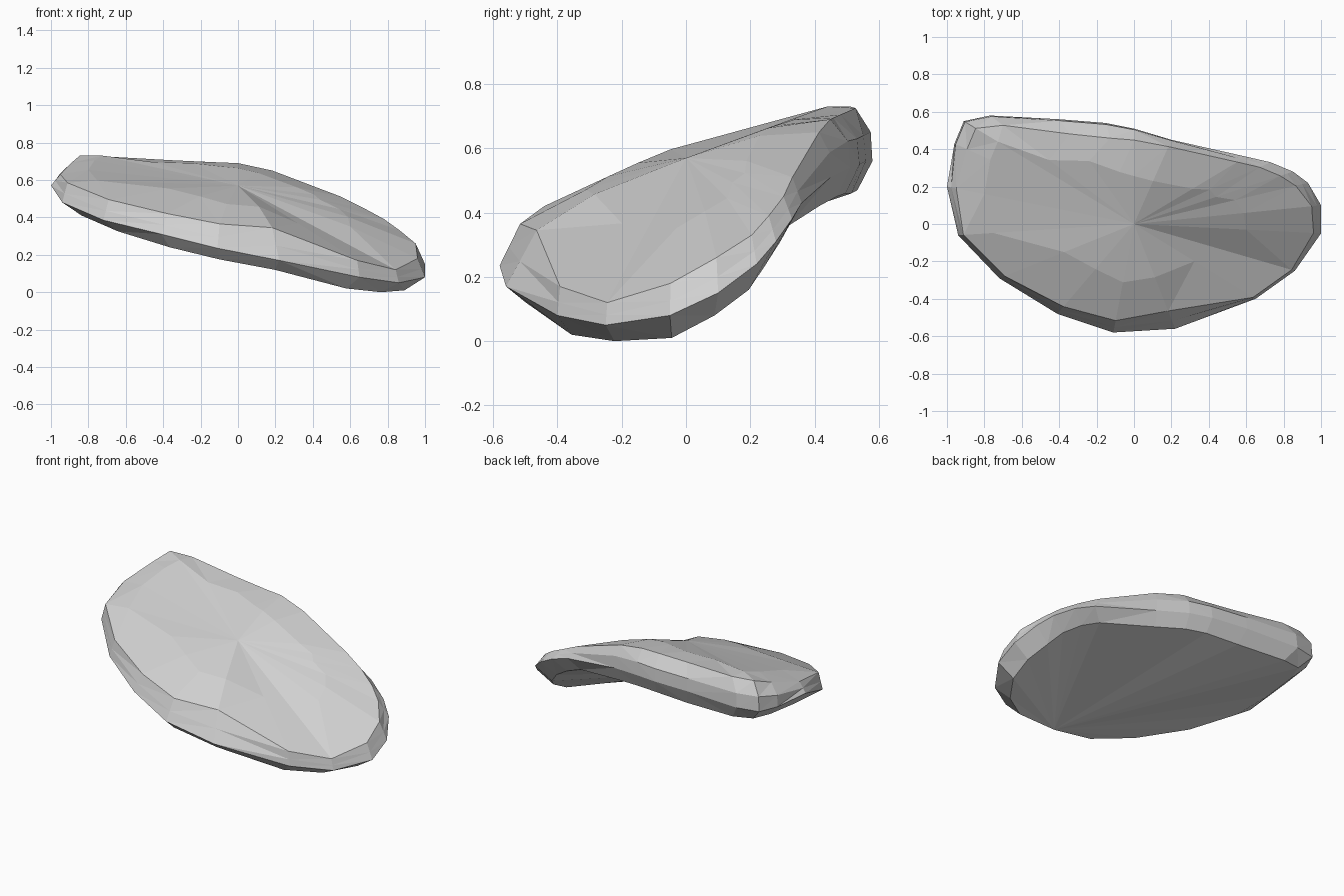
import bpy, bmesh, random

if "Cube" in bpy.data.objects:
    bpy.data.objects.remove(bpy.data.objects["Cube"])

random.seed(4)

# Stations round the slab: x, y, height of widest rim, of upper edge, of lower edge, upper edge inset
STATIONS = [
    (-1.00, 0.20, .57, .63, .46, .95), (-0.94, -0.06, .48, .585, .41, .97),
    (-0.72, -0.29, .385, .495, .325, .96), (-0.41, -0.48, .31, .42, .24, .92),
    (-0.11, -0.58, .235, .365, .175, .89), (0.22, -0.56, .17, .345, .12, .83),
    (0.65, -0.40, .08, .17, .02, .98), (0.86, -0.25, .05, .12, .00, .98),
    (1.00, -0.05, .08, .18, .01, .96), (1.00, 0.10, .15, .26, .08, .95),
    (0.93, 0.22, .24, .33, .16, .93), (0.85, 0.28, .31, .39, .24, .92),
    (0.73, 0.33, .38, .45, .31, .92), (0.60, 0.36, .43, .51, .36, .92),
    (0.20, 0.45, .51, .65, .42, .92), (0.00, 0.51, .54, .69, .45, .88),
    (-0.15, 0.54, .55, .695, .46, .85), (-0.40, 0.56, .56, .705, .46, .86),
    (-0.77, 0.58, .56, .725, .47, .91), (-0.91, 0.55, .56, .73, .48, .93),
    (-0.96, 0.43, .56, .69, .48, .93),
]
TOP_CENTRE = 0.57
FAN_START = 5          # lower-edge station from which the underside fans out

bm = bmesh.new()


def ring(points):
    return [bm.verts.new(p) for p in points]


def bridge(a, b):
    n = len(a)
    for i in range(n):
        j = (i + 1) % n
        bm.faces.new((a[i], a[j], b[j], b[i]))


# Rim loops: the back rim is rounder than the chamfered front
low_pts, rim_pts, mid_pts, up_pts, in_pts = [], [], [], [], []
for x, y, zr, zt, zb, s in STATIONS:
    back = y > .4
    lo = .92 if back else .89
    low_pts.append((x * lo, y * lo, zb))
    rim_pts.append((x, y, zr))
    m = 1 - (1 - s) * (.1 if back else .45)
    mid_pts.append((x * m, y * m, zr + (zt - zr) * (.55 if back else .45)))
    up_pts.append((x * s, y * s, zt))

    # Gently domed, uneven inner loop of the upper surface
    k = .8 if x < -.9 else .55 + random.uniform(-.06, .06)
    bulge = .045 if x < -.9 else 0 if x > .5 and y < -.2 else .025
    z = min(TOP_CENTRE + (zt - TOP_CENTRE) * k / s + bulge, .61 + .273 * y * k)
    in_pts.append((x * k, y * k, z))

lower, rim, mid, upper, inner = map(ring, (low_pts, rim_pts, mid_pts, up_pts, in_pts))
bridge(lower, rim)
bridge(rim, mid)
bridge(mid, upper)
bridge(upper, inner)

# Top cap
centre = bm.verts.new((0, 0, TOP_CENTRE))
n = len(inner)
for i in range(n):
    bm.faces.new((inner[i], inner[(i + 1) % n], centre))

# Flat underside fanned out from the front edge
for i in range(1, n - 1):
    a, b = (FAN_START + i) % n, (FAN_START + i + 1) % n
    bm.faces.new((lower[FAN_START], lower[b], lower[a]))

bmesh.ops.triangulate(bm, faces=[f for f in bm.faces if len(f.verts) > 3])
bmesh.ops.recalc_face_normals(bm, faces=bm.faces)

mesh = bpy.data.meshes.new("stone_slab")
bm.to_mesh(mesh)
bm.free()
slab = bpy.data.objects.new("stone_slab", mesh)
bpy.context.collection.objects.link(slab)

# Stone colour
stone = bpy.data.materials.new("stone_grey")
stone.diffuse_color = (0.63, 0.63, 0.63, 1)
stone.use_nodes = True
stone.node_tree.nodes["Principled BSDF"].inputs["Base Color"].default_value = stone.diffuse_color
mesh.materials.append(stone)
